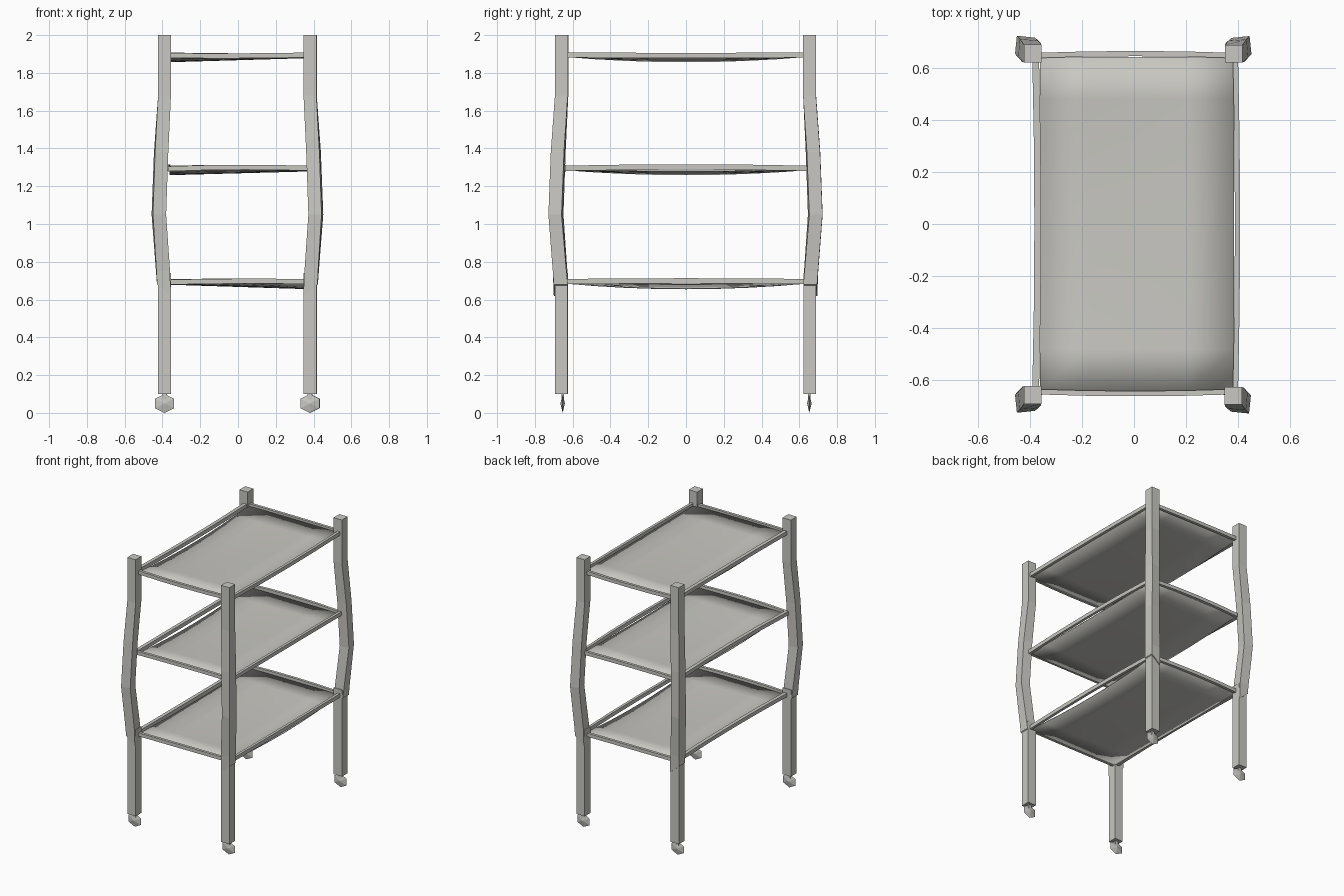
import bpy, bmesh, math
from mathutils import Vector

if "Cube" in bpy.data.objects:
    bpy.data.objects.remove(bpy.data.objects["Cube"])

mat = bpy.data.materials.new("warm grey")
mat.diffuse_color = (0.58, 0.575, 0.54, 1)
mat.use_nodes = True
mat.node_tree.nodes["Principled BSDF"].inputs["Base Color"].default_value = mat.diffuse_color


def finish(bm, name):
    bmesh.ops.recalc_face_normals(bm, faces=bm.faces[:])
    me = bpy.data.meshes.new(name)
    bm.to_mesh(me)
    bm.free()
    me.materials.append(mat)
    ob = bpy.data.objects.new(name, me)
    bpy.context.collection.objects.link(ob)
    return ob


def loft(name, rings):
    """Skin a list of equally sized point rings and cap both ends."""
    bm = bmesh.new()
    loops = [[bm.verts.new(p) for p in r] for r in rings]
    n = len(loops[0])
    for a, b in zip(loops, loops[1:]):
        for i in range(n):
            j = (i + 1) % n
            bm.faces.new((a[i], a[j], b[j], b[i]))
    bm.faces.new(loops[0])
    bm.faces.new(loops[-1])
    return finish(bm, name)


def square(cx, cy, z, hx, hy, twist=0):
    c, s = math.cos(twist), math.sin(twist)
    return [(cx + x * c - y * s, cy + x * s + y * c, z)
            for x, y in ((-hx, -hy), (hx, -hy), (hx, hy), (-hx, hy))]


# Posts: straight leg, bowed upper sleeve, hexagonal wheel
corners = {"front_left": (-0.389, -0.657), "front_right": (0.381, -0.66),
           "back_left": (-0.389, 0.655), "back_right": (0.383, 0.654)}
bow = [(0.68, 0.004, 0.036, 0), (0.75, 0.008, 0.036, 2), (1.05, 0.030, 0.035, 6),
       (1.38, 0.018, 0.035, 5), (1.68, 0.0, 0.034, 0), (2.0, 0.0, 0.034, 0)]
for name, (cx, cy) in corners.items():
    sx, sy = math.copysign(1, cx), math.copysign(1, cy)
    loft(name + "_leg", [square(cx, cy, z, 0.034, 0.033) for z in (0.1, 0.74)])
    rings = []
    for k, (z, off, h, tw) in enumerate(bow):
        r = square(cx + sx * off, cy + sy * off, z, h, h, math.radians(tw) * sx * sy)
        if k == 0:  # slanted lower end of the sleeve
            r = [(x, y, z - 0.06 * (1 if (x - cx) * sx < 0 else 0)) for x, y, z in r]
        rings.append(r)
    loft(name + "_sleeve", rings)

    # wheel: two shallow six-sided cones back to back
    bm = bmesh.new()
    rim = [bm.verts.new((cx + 0.05 * math.sin(i * math.pi / 3) / 0.866, sy * 0.653,
                         0.05 + 0.05 * math.cos(i * math.pi / 3))) for i in range(6)]
    for d in (-0.012, 0.012):
        hub = bm.verts.new((cx, sy * 0.653 + d, 0.05))
        for i in range(6):
            bm.faces.new((rim[i], rim[(i + 1) % 6], hub))
    finish(bm, name + "_wheel")
    loft(name + "_wheel_stem", [square(cx, sy * 0.653, z, 0.012, 0.006) for z in (0.06, 0.12)])


def rail(name, a, b, bend, hw, hh):
    """Thin bar from a to b, bent in the middle."""
    a, b, bend = Vector(a), Vector(b), Vector(bend)
    side = Vector((0, 0, 1)).cross((b - a).normalized())
    rings = []
    for k in range(5):
        t = k / 4
        p = a.lerp(b, t) + bend * (4 * t * (1 - t))
        rings.append([p + side * u * hw + Vector((0, 0, v * hh))
                      for u, v in ((-1, -1), (1, -1), (1, 1), (-1, 1))])
    loft(name, rings)


# Shelves: (name, height, sag at left edge, sag at right edge, rail lift)
for name, z0, sl, sr, lift in (("bottom", 0.69, 0.006, 0.03, 0.004),
                               ("middle", 1.29, 0.026, 0.006, 0.007),
                               ("top", 1.89, 0.028, 0.006, -0.003)):
    x0, x1, yh = -0.362, 0.385, 0.642
    bm = bmesh.new()
    bmesh.ops.create_grid(bm, x_segments=4, y_segments=8, size=1)
    for v in bm.verts:
        t = (v.co.x + 1) / 2
        sag = (sl * (1 - t) + sr * t) * (1 - v.co.y ** 2)
        v.co = (x0 + (x1 - x0) * t, v.co.y * yh, z0 - 0.003 - sag)
    plate = finish(bm, name + "_shelf")
    for p in plate.data.polygons:
        p.use_smooth = True
    mod = plate.modifiers.new("thickness", 'SOLIDIFY')
    mod.thickness = 0.005
    mod.offset = 0
    # edge rails
    z = z0 + 0.005
    rail(name + "_left_rail", (-0.378, -0.64, z), (-0.378, 0.64, z), (0.008, 0, lift), 0.013, 0.014)
    rail(name + "_right_rail", (0.39, -0.64, z), (0.39, 0.64, z), (0.008, 0, lift), 0.010, 0.014)
    rail(name + "_front_rail", (-0.37, -0.645, z - 0.003), (0.38, -0.645, z), (0, -0.007, lift), 0.010, 0.013)
    rail(name + "_back_rail", (-0.37, 0.648, z), (0.38, 0.648, z - 0.003), (0, 0.007, lift), 0.010, 0.013)
